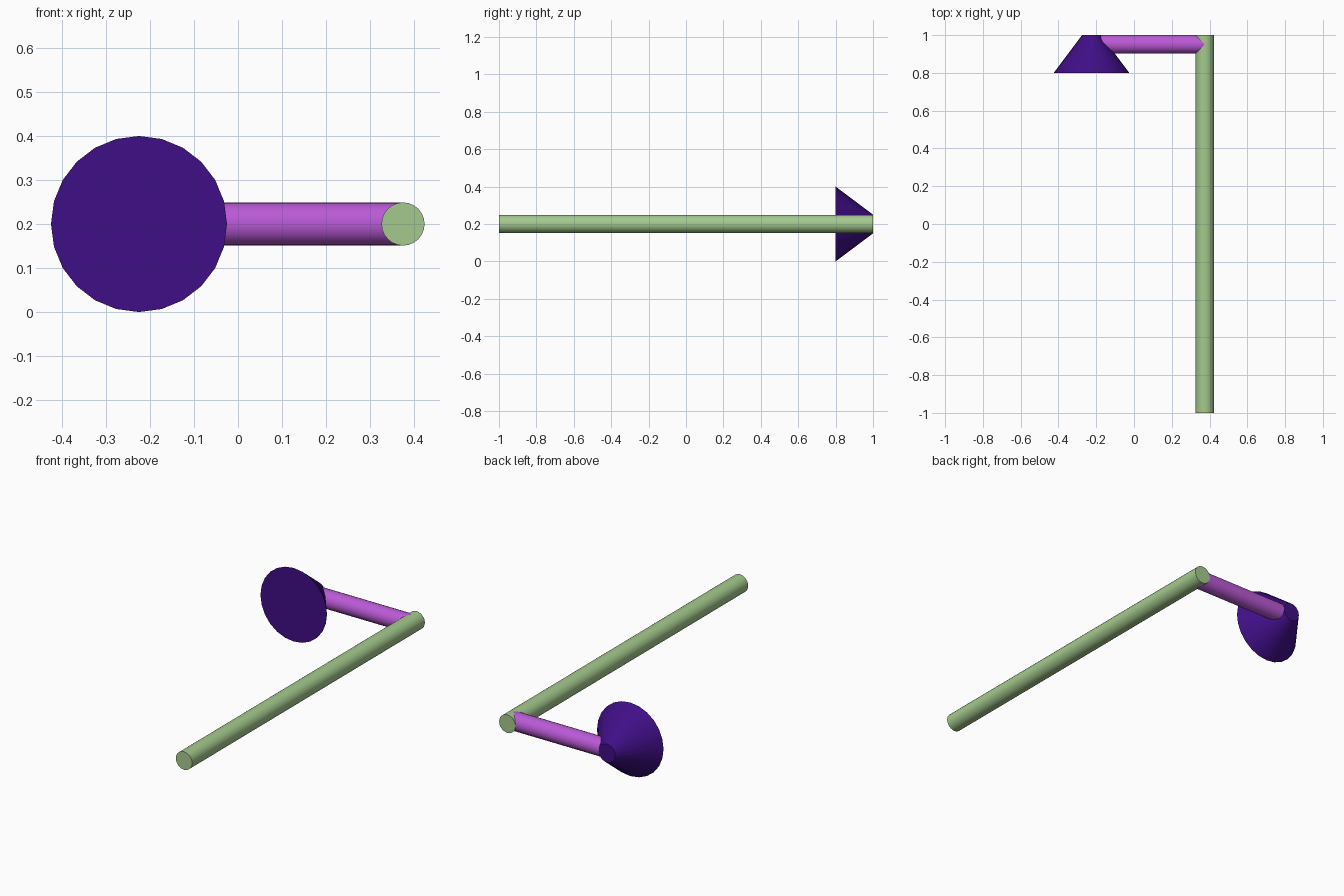
import bpy
import math
from mathutils import Vector

cube = bpy.data.objects.get("Cube")
if cube:
    bpy.data.objects.remove(cube, do_unlink=True)

SIDES = 24
ROD_RADIUS = 0.049
HEIGHT = 0.2


def make_material(name, color):
    mat = bpy.data.materials.new(name)
    mat.use_nodes = True
    mat.diffuse_color = (*color, 1)
    mat.node_tree.nodes["Principled BSDF"].inputs["Base Color"].default_value = (*color, 1)
    return mat


def tapered_rod(name, start, end, start_radius, end_radius, mat):
    """Capped round bar or cone running from start to end."""
    start, end = Vector(start), Vector(end)
    axis = end - start
    bpy.ops.mesh.primitive_cone_add(
        vertices=SIDES, radius1=start_radius, radius2=end_radius,
        depth=axis.length, location=(start + end) / 2,
        rotation=axis.to_track_quat('Z', 'Y').to_euler())
    obj = bpy.context.object
    obj.name = name
    obj.data.materials.append(mat)
    bpy.ops.object.shade_smooth_by_angle(angle=math.radians(30))
    return obj


green = make_material("soft green", (0.376, 0.591, 0.27))
orchid = make_material("orchid purple", (0.491, 0.102, 0.672))
violet = make_material("deep violet", (0.051, 0.0044, 0.238))

arm_x, shade_x, link_y = 0.375, -0.225, 0.951

# Long arm running front to back
tapered_rod("long_arm", (arm_x, -1, HEIGHT), (arm_x, 1, HEIGHT),
            ROD_RADIUS, ROD_RADIUS, green)

# Short cross bar joining the arm to the shade
tapered_rod("cross_bar", (arm_x, link_y, HEIGHT), (shade_x, link_y, HEIGHT),
            ROD_RADIUS, ROD_RADIUS, orchid)

# Conical shade, wide end facing the front
tapered_rod("cone_shade", (shade_x, 0.8, HEIGHT), (shade_x, 1, HEIGHT),
            0.2, 0.05, violet)
